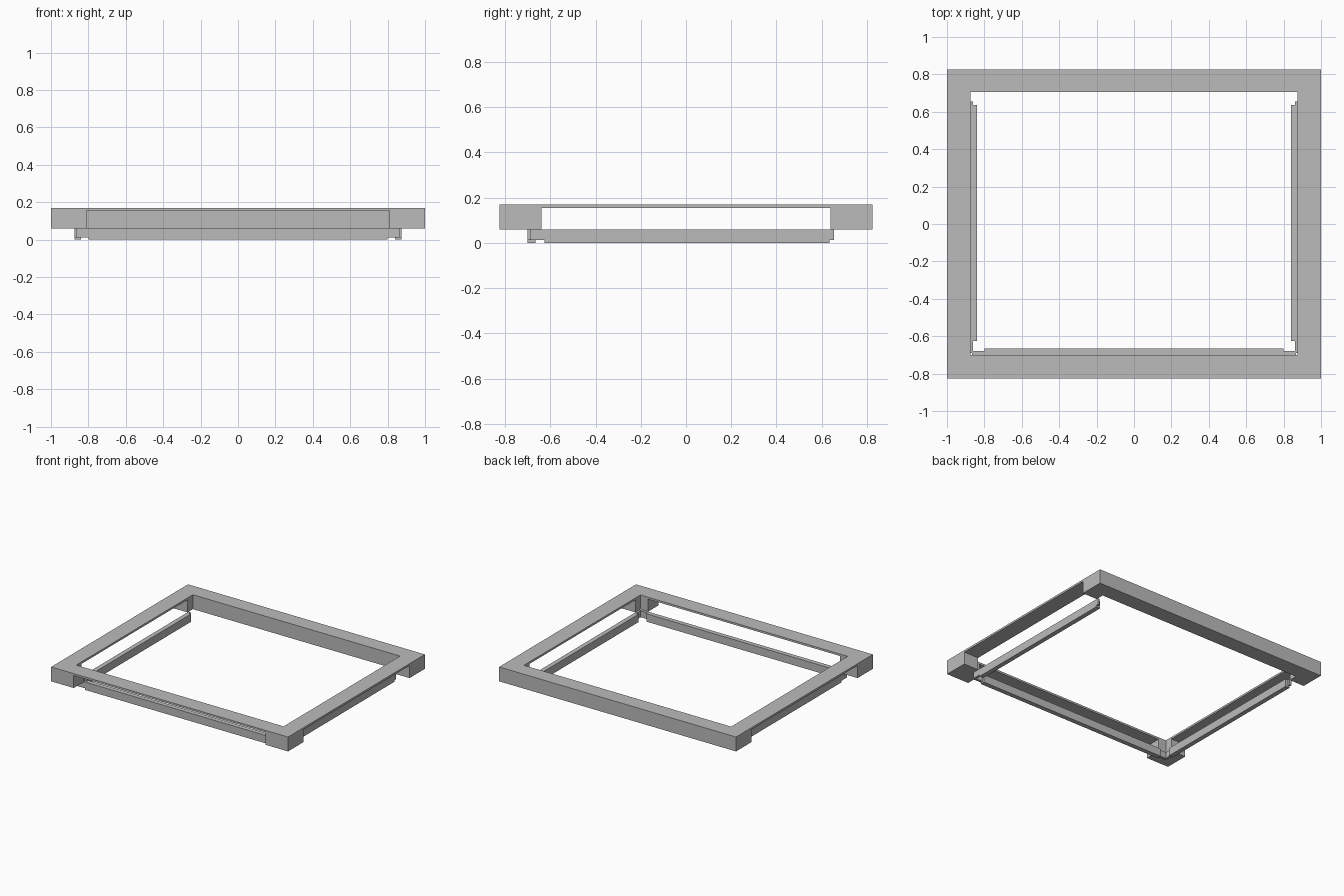
import bpy

cube = bpy.data.objects.get("Cube")
if cube:
    bpy.data.objects.remove(cube, do_unlink=True)

grey = bpy.data.materials.new("plain grey")
grey.use_nodes = True
colour = (0.5, 0.5, 0.5, 1)
grey.diffuse_color = colour
grey.node_tree.nodes["Principled BSDF"].inputs["Base Color"].default_value = colour


def box(name, low, high):
    """Axis-aligned box between two corners."""
    centre = [(a + b) / 2 for a, b in zip(low, high)]
    size = [b - a for a, b in zip(low, high)]
    bpy.ops.mesh.primitive_cube_add(size=1, location=centre)
    ob = bpy.context.object
    ob.name = name
    ob.scale = size
    bpy.ops.object.transform_apply(location=True, rotation=False, scale=True)
    ob.data.materials.append(grey)
    return ob


def combine(target, tool, operation):
    """Apply a boolean and discard the tool object."""
    tool.hide_render = True
    mod = target.modifiers.new(operation.lower(), "BOOLEAN")
    mod.operation = operation
    mod.solver = "EXACT"
    mod.object = tool
    bpy.context.view_layer.objects.active = target
    bpy.ops.object.modifier_apply(modifier=mod.name)
    bpy.data.objects.remove(tool, do_unlink=True)


BOTTOM, SLAB, TOP = 0.06, 0.155, 0.17

# Frame: open centre, solid back, slots under the front and both sides
frame = box("frame", (-1, -0.825, BOTTOM), (1, 0.825, TOP))
cutters = [
    box("centre_cutter", (-0.875, -0.7, -1), (0.875, 0.705, 1)),
    box("front_cutter", (-0.81, -1, -1), (0.81, -0.6, SLAB)),
    box("side_cutter", (-2, -0.64, -1), (2, 0.64, SLAB)),
]
for cutter in cutters:
    combine(frame, cutter, "DIFFERENCE")

# Side rails with slimmer, shallower tongues at their ends
for name, s in (("left", 1), ("right", -1)):
    def span(a, b):
        return sorted((s * a, s * b))
    x0, x1 = span(0.84, 0.875)
    rail = box(name + "_rail", (x0, -0.625, 0), (x1, 0.635, BOTTOM))
    x0, x1 = span(0.86, 0.875)
    tongue = box("tongue", (x0, -0.69, 0.012), (x1, 0.655, BOTTOM))
    combine(rail, tongue, "UNION")

# Front rail with matching tongues
front_rail = box("front_rail", (-0.8, -0.7, 0), (0.8, -0.665, BOTTOM))
tongue = box("tongue", (-0.865, -0.7, 0.012), (0.865, -0.68, BOTTOM))
combine(front_rail, tongue, "UNION")
